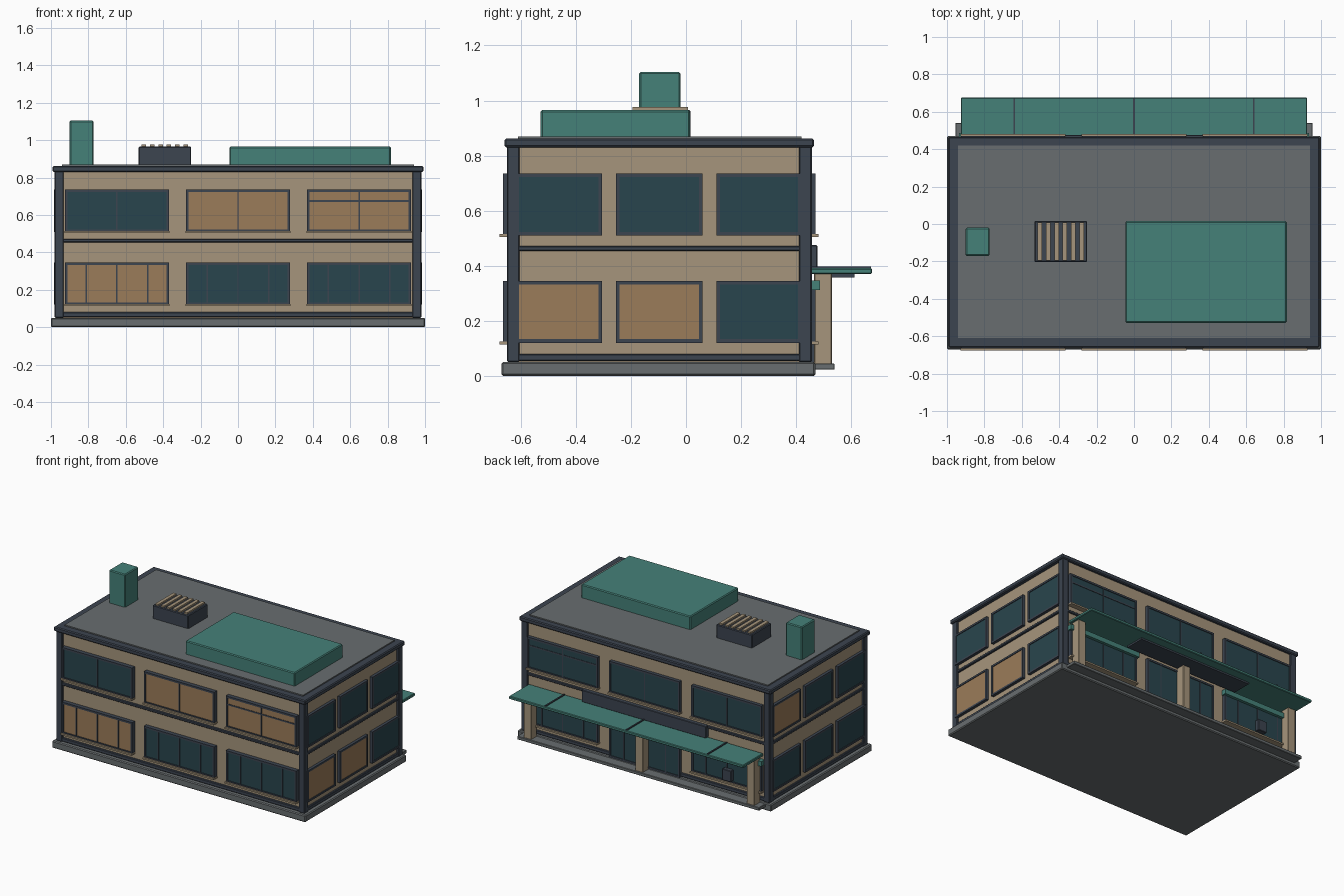
import bpy

if "Cube" in bpy.data.objects:
    bpy.data.objects.remove(bpy.data.objects["Cube"])

COL = {
    "wall": (.38, .30, .20), "trim": (.045, .058, .08), "stone": (.14, .155, .16),
    "teal": (.06, .22, .19), "glass": (.022, .06, .075), "lit": (.33, .20, .10),
}
MAT = {}
for n, c in COL.items():
    MAT[n] = bpy.data.materials.new(n)
    MAT[n].diffuse_color = (*c, 1)


def box(name, xr, yr, zr, mat, bevel=0.0):
    bpy.ops.mesh.primitive_cube_add(size=1)
    o = bpy.context.object
    o.name = name
    o.location = [(a + b) / 2 for a, b in (xr, yr, zr)]
    o.scale = [abs(b - a) for a, b in (xr, yr, zr)]
    bpy.ops.object.transform_apply(location=True, rotation=False, scale=True)
    o.data.materials.append(MAT[mat])
    if bevel:
        m = o.modifiers.new("bevel", "BEVEL")
        m.width, m.segments = bevel, 1
    return o


# wall side -> (axis of the outward normal, sign, wall plane, outermost frame plane)
SIDES = {"front": (1, -1, -.635, -.665), "back": (1, 1, .445, .47),
         "right": (0, 1, .965, .985), "left": (0, -1, -.965, -.985)}


def wall_box(name, side, u, d, z, mat, bevel=0.0):
    """Box on a wall: u along the wall, d outward distance from the frame plane."""
    axis, s, _, face = SIDES[side]
    dr = sorted((face + s * d[0], face + s * d[1]))
    if axis == 1:
        return box(name, u, dr, z, mat, bevel)
    return box(name, dr, u, z, mat, bevel)


def window(side, u0, u1, z0, z1, pane, mullions=(), bar=None, sill=True):
    n, t = side + "_window", .013
    back = -abs(SIDES[side][3] - SIDES[side][2]) - .01
    wall_box(n + "_pane", side, (u0 + t, u1 - t), (back, -.005), (z0 + t, z1 - t), pane)
    for a, b in ((u0, u0 + t), (u1 - t, u1)):
        wall_box(n + "_jamb", side, (a, b), (back, 0), (z0, z1), "trim")
    for a, b in ((z0, z0 + t), (z1 - t, z1)):
        wall_box(n + "_rail", side, (u0 + t, u1 - t), (back, 0), (a, b), "trim")
    c = (u0 + u1) / 2
    for m in mullions:
        wall_box(n + "_mullion", side, (c + m - .004, c + m + .004), (-.01, -.001),
                 (z0 + t, z1 - t), "trim")
    if bar:
        wall_box(n + "_bar", side, (u0 + t, u1 - t), (-.01, -.002), (bar - .005, bar + .005), "trim")
    if sill:
        wall_box(n + "_sill", side, (u0 - .003, u1 + .003), (back, .012), (z0 - .006, z0 + .005), "wall")


# plinth, walls and horizontal bands
box("plinth", (-1, 1), (-.67, .47), (0, .05), "stone", .006)
box("walls", (-.965, .965), (-.635, .445), (.05, .835), "wall")
box("base_band", (-.978, .978), (-.648, .455), (.053, .08), "trim", .004)
box("middle_band", (-.978, .978), (-.648, .455), (.453, .472), "trim", .004)
box("cornice", (-.992, .992), (-.66, .465), (.83, .862), "trim", .006)
box("roof_deck", (-.94, .94), (-.61, .42), (.85, .87), "stone")

# corner pillars
for sx in (-1, 1):
    for y in ((-.65, -.605), (.41, .457)):
        box("corner_pillar", sorted((sx * .932, sx * .98)), y, (.05, .835), "trim", .004)

# windows
LOW, HIGH = (.12, .345), (.51, .735)
LONG = ((-.925, -.37), (-.278, .278), (.37, .925))
SHORT = ((-.62, -.305), (-.255, .06), (.11, .42))
THREE = (-.165, 0, .165)
for i, u in enumerate(LONG):
    bar = .675 if i == 2 else None
    window("front", *u, *HIGH, ("glass", "lit", "lit")[i], (0,), bar)
    window("front", *u, *LOW, ("lit", "glass", "glass")[i], THREE)
    window("back", *u, *HIGH, "glass", (0,), bar)
    if i == 1:
        window("back", *u, .05, .345, "glass", THREE, sill=False)
    else:
        window("back", *u, *LOW, "glass", THREE)
        # small awning over each lower back window
        box("window_awning", (u[0] - .01, u[1] + .01), (.45, .486), (.312, .347), "teal")
for i, u in enumerate(SHORT):
    window("right", *u, *HIGH, "glass", sill=False)
    window("right", *u, *LOW, ("lit", "lit", "glass")[i], sill=False)
    window("left", *u, *HIGH, ("glass", "glass", "lit")[i], sill=False)
    window("left", *u, *LOW, "glass", sill=False)

# back porch: slab, posts, canopy, soffit and fascia board
box("porch_slab", (-.955, .955), (.46, .54), (.022, .045), "stone", .003)
for x in (-.88, 0, .88):
    box("porch_post", (x - .03, x + .03), (.465, .53), (.04, .372), "wall", .003)
box("canopy", (-.925, .925), (.45, .676), (.37, .391), "teal", .004)
for x in (-.64, 0, .64):
    box("canopy_seam", (x - .005, x + .005), (.455, .672), (.388, .398), "trim")
box("canopy_soffit", (-.45, .45), (.47, .612), (.358, .371), "trim")
box("fascia_board", (-.49, .49), (.445, .477), (.39, .475), "trim", .003)
box("wall_box", (-.70, -.63), (.45, .495), (.14, .22), "trim", .003)

# rooftop: large housing, slatted vent, chimney
box("roof_housing", (-.045, .817), (-.528, .015), (.86, .965), "teal", .006)
box("chimney", (-.9, -.772), (-.17, -.02), (.86, 1.104), "teal", .006)
box("vent", (-.532, -.25), (-.203, .017), (.86, .965), "trim", .005)
for i in range(6):
    x = -.504 + i * .045
    box("vent_slat", (x - .012, x + .012), (-.195, .008), (.96, .976), "wall")

for m in bpy.data.materials:
    if m.users and not m.is_grease_pencil:
        m.use_nodes = True
        m.node_tree.nodes["Principled BSDF"].inputs["Base Color"].default_value = m.diffuse_color
